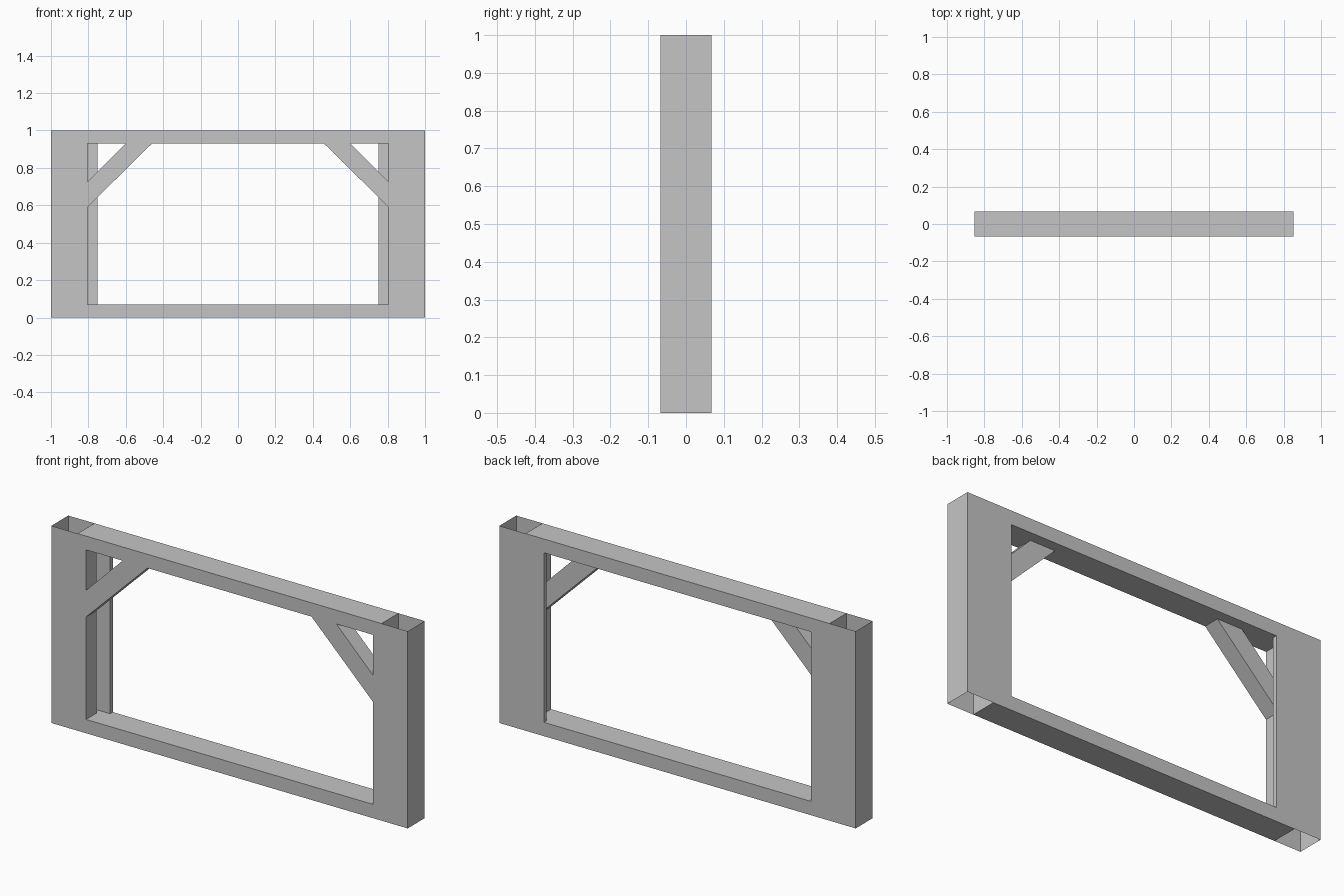
import bpy

cube = bpy.data.objects.get("Cube")
if cube:
    bpy.data.objects.remove(cube, do_unlink=True)

# Main dimensions
HALF_W, HEIGHT, HALF_D = 1.0, 1.0, 0.068
BEAM_X = 0.853           # half length of the beams
BEAM_H = 0.07            # beam thickness
FRONT_X, BACK_X = 0.805, 0.75   # opening edge, front and back
STUD_Y, STOP_Y = 0.015, 0.046   # slot between stud and rear stop

grey = bpy.data.materials.new("plain_grey")
grey.use_nodes = True
COLOUR = (0.56, 0.56, 0.56, 1)
grey.diffuse_color = COLOUR
grey.node_tree.nodes["Principled BSDF"].inputs["Base Color"].default_value = COLOUR


def make_object(name, verts, faces):
    mesh = bpy.data.meshes.new(name)
    mesh.from_pydata(verts, [], faces)
    mesh.materials.append(grey)
    obj = bpy.data.objects.new(name, mesh)
    bpy.context.collection.objects.link(obj)
    return obj


def prism(name, outline, y0, y1):
    """Extrude an (x, z) outline, counter-clockwise from the front, along y."""
    n = len(outline)
    verts = [(x, y, z) for y in (y0, y1) for x, z in outline]
    faces = [tuple(range(n)), tuple(reversed(range(n, 2 * n)))]
    for i in range(n):
        j = (i + 1) % n
        faces.append((j, i, i + n, j + n))
    return make_object(name, verts, faces)


def box(name, x0, x1, y0, y1, z0, z1):
    return prism(name, [(x0, z0), (x1, z0), (x1, z1), (x0, z1)], y0, y1)


def skin(name, path):
    """Thin open sheet following an (x, y) path over the full height."""
    n = len(path)
    verts = [(x, y, z) for z in (0, HEIGHT) for x, y in path]
    faces = [(i, i + 1, i + 1 + n, i + n) for i in range(n - 1)]
    return make_object(name, verts, faces)


# Beams
top_z = HEIGHT - BEAM_H
box("bottom_beam", -BEAM_X, BEAM_X, -HALF_D, HALF_D, 0, BEAM_H)
box("top_beam", -BEAM_X, BEAM_X, -HALF_D, HALF_D, top_z, HEIGHT)

# Hollow posts, studs, rear stops and corner braces on both sides
for side, s in (("left", 1), ("right", -1)):
    path = [(s * FRONT_X, -HALF_D), (s * HALF_W, -HALF_D),
            (s * HALF_W, HALF_D), (s * BACK_X, HALF_D)]
    skin(side + "_post_skin", path if s > 0 else path[::-1])

    x0, x1 = sorted((s * FRONT_X, s * BEAM_X))
    box(side + "_stud", x0, x1, -HALF_D, STUD_Y, BEAM_H, top_z)

    x0, x1 = sorted((s * BACK_X, s * BEAM_X))
    box(side + "_rear_stop", x0, x1, STOP_Y, HALF_D, BEAM_H, top_z)

    brace = [(s * FRONT_X, 0.59), (s * FRONT_X, 0.725),
             (s * 0.6, top_z), (s * 0.46, top_z)]
    prism(side + "_brace", brace if s > 0 else brace[::-1], -HALF_D, STUD_Y)
